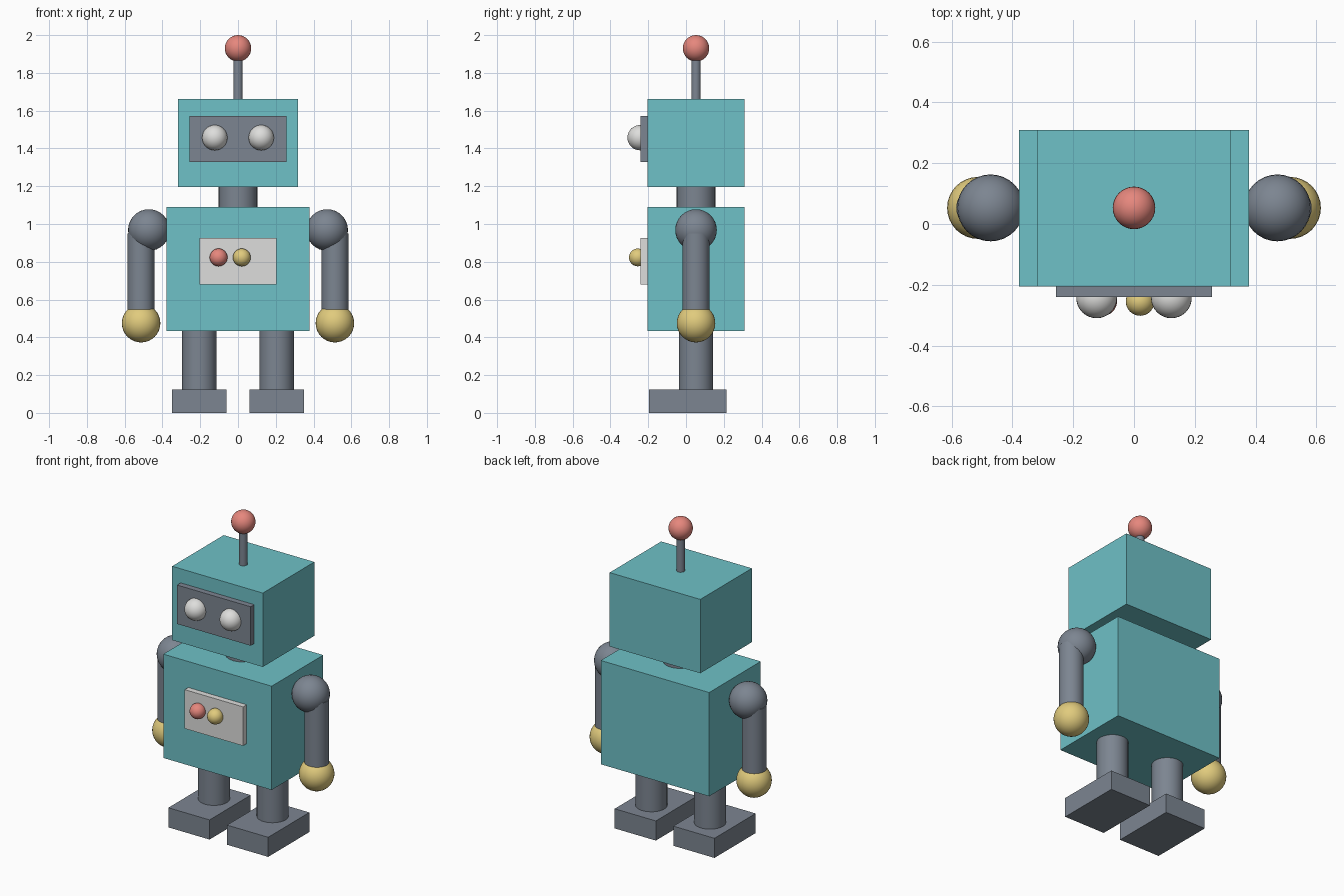
import bpy
from math import radians

cube = bpy.data.objects.get("Cube")
if cube:
    bpy.data.objects.remove(cube, do_unlink=True)


def material(name, rgb):
    m = bpy.data.materials.new(name)
    m.use_nodes = True
    m.diffuse_color = (*rgb, 1)
    m.node_tree.nodes["Principled BSDF"].inputs["Base Color"].default_value = (*rgb, 1)
    return m


teal = material("teal", (0.156, 0.533, 0.571))
grey = material("slate grey", (0.202, 0.235, 0.283))
white = material("off white", (0.73, 0.73, 0.716))
red = material("coral red", (0.79, 0.242, 0.205))
yellow = material("mustard yellow", (0.75, 0.597, 0.205))

MID = 0.053  # depth of the body axis


def finish(name, mat, smooth=False):
    ob = bpy.context.object
    ob.name = ob.data.name = name
    ob.data.materials.append(mat)
    if smooth:
        bpy.ops.object.shade_smooth_by_angle(angle=radians(40))
    return ob


def box(name, mat, x, y, z):
    """Box from (low, high) pairs on each axis."""
    bpy.ops.mesh.primitive_cube_add(size=1, location=[sum(p) / 2 for p in (x, y, z)])
    ob = finish(name, mat)
    ob.scale = [p[1] - p[0] for p in (x, y, z)]
    return ob


def ball(name, mat, r, x, y, z):
    bpy.ops.mesh.primitive_uv_sphere_add(segments=32, ring_count=16, radius=r, location=(x, y, z))
    return finish(name, mat, True)


def post(name, mat, r, x, y, z):
    bpy.ops.mesh.primitive_cylinder_add(vertices=32, radius=r, depth=z[1] - z[0],
                                        location=(x, y, sum(z) / 2))
    return finish(name, mat, True)


# Head, neck and antenna
DEPTH = (-0.205, 0.31)
box("head", teal, (-0.317, 0.317), DEPTH, (1.195, 1.662))
box("visor", grey, (-0.257, 0.257), (-0.241, -0.19), (1.327, 1.573))
post("neck", grey, 0.102, 0, MID, (1.07, 1.21))
post("antenna_rod", grey, 0.025, 0, MID, (1.64, 1.92))
ball("antenna_ball", red, 0.07, 0, MID, 1.93)

# Torso and chest panel
box("torso", teal, (-0.379, 0.379), DEPTH, (0.434, 1.09))
box("chest_panel", white, (-0.204, 0.204), (-0.241, -0.19), (0.68, 0.926))
ball("red_button", red, 0.047, -0.103, -0.255, 0.823)
ball("yellow_button", yellow, 0.047, 0.02, -0.255, 0.823)

# Paired parts
for side, s in (("left", 1), ("right", -1)):
    ball(side + "_eye", white, 0.067, s * 0.123, -0.243, 1.457)
    ball(side + "_shoulder", grey, 0.11, s * 0.472, MID, 0.968)
    post(side + "_arm", grey, 0.071, s * 0.514, MID, (0.48, 0.95))
    ball(side + "_hand", yellow, 0.102, s * 0.513, MID, 0.475)
    post(side + "_leg", grey, 0.091, s * 0.205, MID, (0.1, 0.46))
    box(side + "_foot", grey, (s * 0.205 - 0.144, s * 0.205 + 0.144), (-0.197, 0.214), (0, 0.124))
